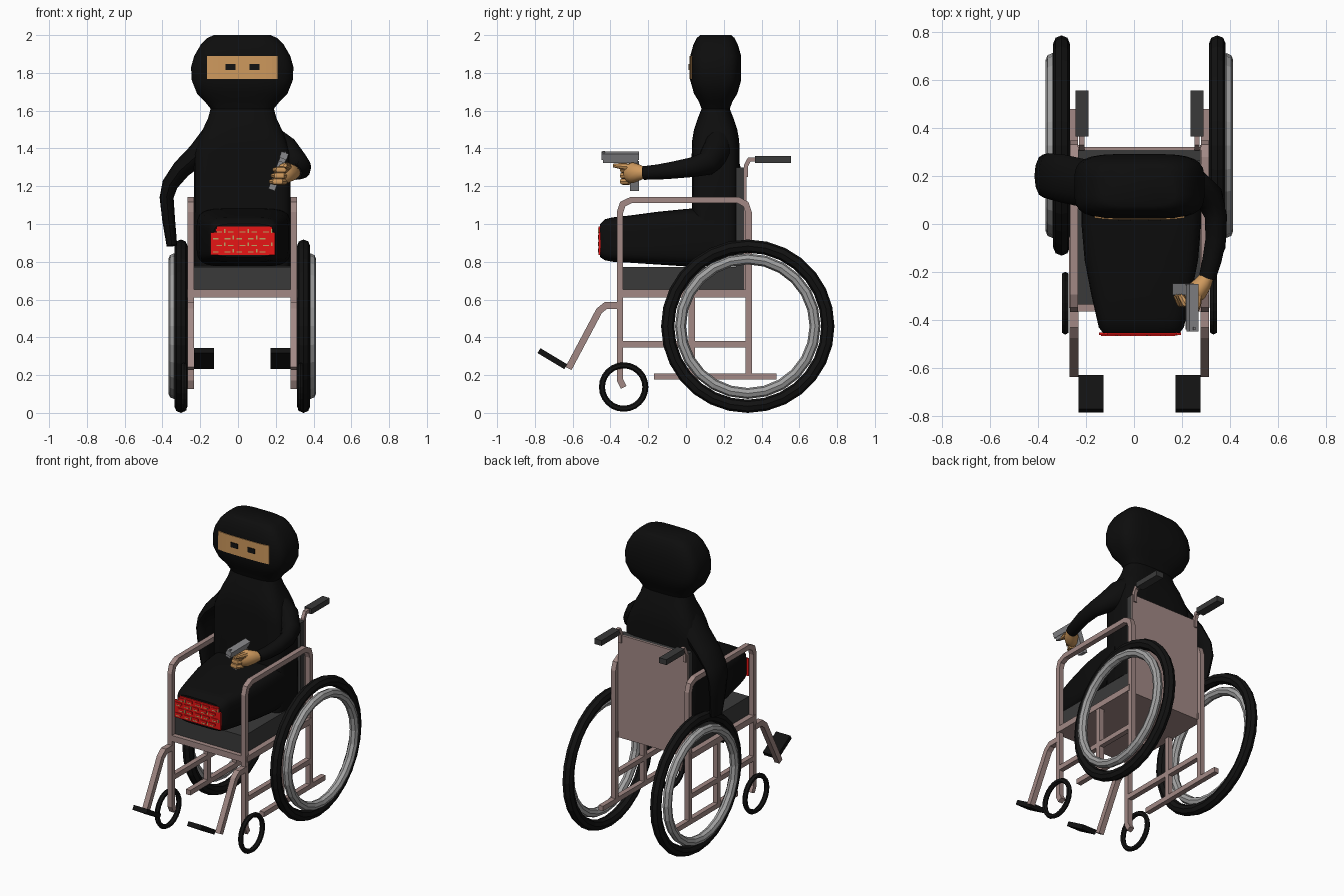
import bpy, bmesh, math
from mathutils import Vector, Matrix

if "Cube" in bpy.data.objects:
    bpy.data.objects.remove(bpy.data.objects["Cube"])

C = 0.0225  # centre line of chair and figure


def mat(name, r, g, b):
    m = bpy.data.materials.new(name)
    m.diffuse_color = (r, g, b, 1)
    m.use_nodes = True
    m.node_tree.nodes["Principled BSDF"].inputs["Base Color"].default_value = m.diffuse_color
    return m


ROBE = mat("robe black", 0.004, 0.004, 0.004)
RUBBER = mat("rubber black", 0.006, 0.006, 0.006)
FRAME = mat("dusty pink metal", 0.36, 0.25, 0.235)
PAD = mat("charcoal pad", 0.042, 0.042, 0.042)
STEEL = mat("hand rim grey", 0.36, 0.36, 0.36)
GUN = mat("gun grey", 0.25, 0.25, 0.26)
SKIN = mat("skin tan", 0.62, 0.32, 0.11)
RED = mat("bright red", 0.9, 0.008, 0.008)
GOLD = mat("pale gold", 0.52, 0.36, 0.13)


def finish(name, bm, m, smooth=False):
    bmesh.ops.recalc_face_normals(bm, faces=bm.faces)
    me = bpy.data.meshes.new(name)
    bm.to_mesh(me)
    bm.free()
    me.materials.append(m)
    ob = bpy.data.objects.new(name, me)
    bpy.context.collection.objects.link(ob)
    if smooth:
        bpy.ops.object.select_all(action='DESELECT')
        ob.select_set(True)
        bpy.context.view_layer.objects.active = ob
        bpy.ops.object.shade_smooth_by_angle(angle=math.radians(40))
    return ob


def loft(name, rings, m, smooth=False):
    bm = bmesh.new()
    vs = [[bm.verts.new(p) for p in r] for r in rings]
    n = len(vs[0])
    for a, b in zip(vs, vs[1:]):
        for i in range(n):
            bm.faces.new((a[i], a[(i + 1) % n], b[(i + 1) % n], b[i]))
    bm.faces.new(vs[0])
    bm.faces.new(vs[-1])
    return finish(name, bm, m, smooth)


def box(name, x, y, z, m, pivot=None, rot=None):
    """Box from (min, max) pairs, optionally turned about a pivot."""
    bm = bmesh.new()
    lo, hi = Vector((x[0], y[0], z[0])), Vector((x[1], y[1], z[1]))
    bmesh.ops.create_cube(bm, size=1, matrix=Matrix.Translation((lo + hi) / 2) @ Matrix.Diagonal((*(hi - lo), 1)))
    if rot:
        bmesh.ops.rotate(bm, verts=bm.verts, cent=pivot or (lo + hi) / 2, matrix=rot)
    return finish(name, bm, m)


def tube(name, x, path, m, w=0.0165):
    """Square tube along a (y, z) path at constant x, with mitred corners."""
    p = [Vector(q) for q in path]
    rings = []
    for i, q in enumerate(p):
        d1 = (q - p[i - 1]).normalized() if i else (p[1] - q).normalized()
        d2 = (p[i + 1] - q).normalized() if i < len(p) - 1 else d1
        n1 = Vector((-d1.y, d1.x))
        k = (n1 + Vector((-d2.y, d2.x))).normalized()
        k = k * (w / k.dot(n1))
        rings.append([(x + s * w, *(q + k * t)) for s, t in ((-1, -1), (1, -1), (1, 1), (-1, 1))])
    return loft(name, rings, m)


def limb(name, pts, radii, ref, m, n=12):
    """Round limb; radii are (across, along ref) pairs."""
    p = [Vector(q) for q in pts]
    rings = []
    for i, q in enumerate(p):
        t = (p[min(i + 1, len(p) - 1)] - p[max(i - 1, 0)]).normalized()
        u = t.cross(Vector(ref)).normalized()
        v = u.cross(t)
        a, b = radii[i]
        rings.append([q + u * a * math.cos(2 * math.pi * j / n) + v * b * math.sin(2 * math.pi * j / n) for j in range(n)])
    return loft(name, rings, m, True)


def ring_shape(a, b, e, n=28):
    """Rounded-rectangle (superellipse) outline."""
    out = []
    for j in range(n):
        t = 2 * math.pi * (j + 0.5) / n
        c, s = math.cos(t), math.sin(t)
        out.append((math.copysign(abs(c) ** (2 / e), c) * a, math.copysign(abs(s) ** (2 / e), s) * b))
    return out


def wheel(name, x, y, z, major, minor, m, seg, sides=8):
    bpy.ops.mesh.primitive_torus_add(major_segments=seg, minor_segments=sides, major_radius=major,
                                     minor_radius=minor, location=(x, y, z), rotation=(0, math.pi / 2, 0))
    ob = bpy.context.object
    ob.name = name
    ob.data.materials.append(m)


# Both sides of the wheelchair
for s, side in ((-1, "left"), (1, "right")):
    x = C + s * 0.2725
    wheel("rear_tyre_" + side, C + s * 0.3245, 0.327, 0.459, 0.424, 0.035, RUBBER, 28)
    wheel("hand_rim_" + side, C + s * 0.362, 0.327, 0.459, 0.356, 0.029, STEEL, 24)
    wheel("caster_tyre_" + side, C + s * 0.309, -0.33, 0.137, 0.115, 0.016, RUBBER, 24, 6)
    tube("arm_frame_" + side, x, [(-0.33, 0.135), (-0.35, 0.175), (-0.35, 1.06), (-0.335, 1.105), (-0.29, 1.127),
                                  (0.275, 1.127), (0.317, 1.105), (0.332, 1.06), (0.332, 0.19)], FRAME)
    tube("lower_rail_" + side, x, [(-0.17, 0.193), (0.48, 0.193)], FRAME)
    tube("middle_rail_" + side, x, [(-0.35, 0.363), (0.33, 0.363)], FRAME)
    tube("seat_rail_" + side, x, [(-0.35, 0.632), (0.33, 0.632)], FRAME, 0.02)
    tube("inner_post_" + side, x, [(0.03, 0.19), (0.03, 0.63)], FRAME)
    tube("leg_hanger_" + side, x, [(-0.35, 0.568), (-0.425, 0.568), (-0.46, 0.54), (-0.622, 0.235)], FRAME, 0.018)
    fx = C + s * 0.2025
    box("footplate_" + side, (fx - 0.052, fx + 0.052), (-0.79, -0.625), (0.272, 0.302), RUBBER,
        rot=Matrix.Rotation(math.radians(-31), 3, 'X'))
    gx = C + s * 0.24
    tube("handle_stem_" + side, gx, [(0.318, 1.25), (0.318, 1.31), (0.335, 1.342), (0.38, 1.342)], FRAME, 0.011)
    box("push_grip_" + side, (gx - 0.027, gx + 0.027), (0.365, 0.557), (1.324, 1.36), PAD)

# Seat and backrest
box("seat_panel", (C - 0.27, C + 0.27), (-0.365, 0.32), (0.612, 0.652), FRAME)
box("seat_cushion", (C - 0.255, C + 0.255), (-0.335, 0.31), (0.652, 0.772), PAD)
box("back_cushion", (C - 0.255, C + 0.255), (0.265, 0.308), (0.772, 1.3), PAD)
box("back_panel", (C - 0.256, C + 0.256), (0.308, 0.32), (0.65, 1.3), FRAME)

# Hooded head and torso: (z, half width, half depth, squareness)
levels = [(0.775, 0.255, 0.125, 6), (1.37, 0.255, 0.127, 5), (1.44, 0.235, 0.125, 4), (1.5, 0.21, 0.115, 3.5),
          (1.56, 0.182, 0.095, 3), (1.61, 0.168, 0.075, 3), (1.65, 0.2, 0.09, 3), (1.69, 0.24, 0.115, 3.5),
          (1.76, 0.268, 0.135, 4), (1.83, 0.272, 0.135, 4), (1.89, 0.255, 0.135, 4), (1.95, 0.22, 0.118, 4),
          (1.985, 0.185, 0.1, 4), (2.0, 0.15, 0.082, 4)]
loft("hooded_body", [[(C + a, 0.157 + b, z) for a, b in ring_shape(w, d, e)] for z, w, d, e in levels], ROBE, True)

# Lap under the robe: (y, half width, bottom, top)
lap = [(0.15, 0.25, 0.775, 1.09), (0.0, 0.25, 0.775, 1.08), (-0.15, 0.237, 0.785, 1.065), (-0.3, 0.208, 0.795, 1.045),
       (-0.39, 0.187, 0.8, 1.035), (-0.43, 0.178, 0.808, 1.025), (-0.455, 0.16, 0.825, 1.0)]
loft("lap", [[(C + 0.008 + a, y, (lo + hi) / 2 + b) for a, b in ring_shape(w, (hi - lo) / 2, 5)]
             for y, w, lo, hi in lap], ROBE, True)

# Face opening follows the curve of the hood
strip = []
for i in range(13):
    x = -0.1875 + 0.375 * i / 12
    y = 0.157 - 0.135 * (1 - (abs(x) / 0.272) ** 4) ** 0.25 - 0.004
    strip.append([(C + x, y, 1.767), (C + x, y + 0.009, 1.767), (C + x, y + 0.009, 1.89), (C + x, y, 1.89)])
loft("face_opening", strip, SKIN)
for x, side in ((-0.04, "left"), (0.0865, "right")):
    box("eye_" + side, (x - 0.0265, x + 0.0265), (0.013, 0.02), (1.814, 1.846), RUBBER)

# Red quilted end piece with gold marks
box("red_patch", (-0.145, 0.195), (-0.462, -0.453), (0.837, 0.955), RED)
box("red_patch_top", (-0.11, 0.18), (-0.462, -0.453), (0.955, 0.987), RED)
for r in range(4):
    for k in range(5):
        x, z = -0.115 + 0.062 * k + 0.018 * (r % 2), 0.86 + 0.035 * r
        box("red_lump", (x - 0.022, x + 0.022), (-0.466, -0.46), (z - 0.004, z + 0.011), RED)
        box("gold_mark", (x - 0.018, x + 0.012), (-0.465, -0.46), (z - 0.011, z - 0.005), GOLD)
        if (r + k) % 2:
            box("gold_tick", (x + 0.024, x + 0.031), (-0.465, -0.46), (z - 0.012, z + 0.008), GOLD)

# Arms
limb("left_arm", [(-0.13, 0.16, 1.46), (-0.21, 0.17, 1.37), (-0.3, 0.19, 1.29), (-0.36, 0.2, 1.21), (-0.378, 0.2, 1.14),
                  (-0.367, 0.19, 1.02), (-0.35, 0.18, 0.885)],
     [(0.07, 0.09), (0.06, 0.1), (0.05, 0.1), (0.043, 0.095), (0.037, 0.09), (0.034, 0.075), (0.028, 0.055)], (0, 1, 0), ROBE)
limb("right_arm", [(0.17, 0.17, 1.43), (0.25, 0.16, 1.38), (0.315, 0.11, 1.32), (0.342, 0.03, 1.3), (0.34, -0.07, 1.285),
                   (0.325, -0.15, 1.275), (0.305, -0.225, 1.27)],
     [(0.08, 0.09), (0.075, 0.085), (0.06, 0.065), (0.046, 0.052), (0.043, 0.045), (0.04, 0.04), (0.035, 0.036)],
     (0, 0, 1), ROBE)

# Hand wrapped round the grip
limb("palm", [(0.31, -0.21, 1.272), (0.29, -0.245, 1.272), (0.262, -0.28, 1.272), (0.238, -0.305, 1.268), (0.225, -0.32, 1.265)],
     [(0.026, 0.026), (0.036, 0.042), (0.044, 0.055), (0.038, 0.052), (0.02, 0.03)], (0, 0, 1), SKIN)
for i in range(3):
    z, o = 1.287 - 0.031 * i, -0.009 * i
    limb("finger_%d" % i, [(0.265 + o, -0.3, z), (0.245 + o, -0.335, z), (0.212 + o, -0.33, z), (0.192 + o, -0.295, z)],
         [(0.018, 0.018)] * 3 + [(0.012, 0.012)], (0, 0, 1), SKIN, 8)
limb("pointing_finger", [(0.268, -0.28, 1.3), (0.262, -0.34, 1.306), (0.25, -0.385, 1.31)],
     [(0.02, 0.02), (0.017, 0.017), (0.01, 0.01)], (0, 0, 1), SKIN, 8)

# Pistol, rolled sideways about its slide
roll, hub = Matrix.Rotation(math.radians(20), 3, 'Y'), (0.24, -0.35, 1.352)
box("pistol_slide", (0.22, 0.26), (-0.448, -0.25), (1.345, 1.379), GUN, hub, roll)
box("pistol_frame", (0.223, 0.257), (-0.44, -0.255), (1.326, 1.345), GUN, hub, roll)
box("pistol_grip", (0.222, 0.258), (-0.296, -0.248), (1.17, 1.326), GUN, hub, roll)
box("pistol_sight", (0.236, 0.244), (-0.442, -0.43), (1.379, 1.386), GUN, hub, roll)
